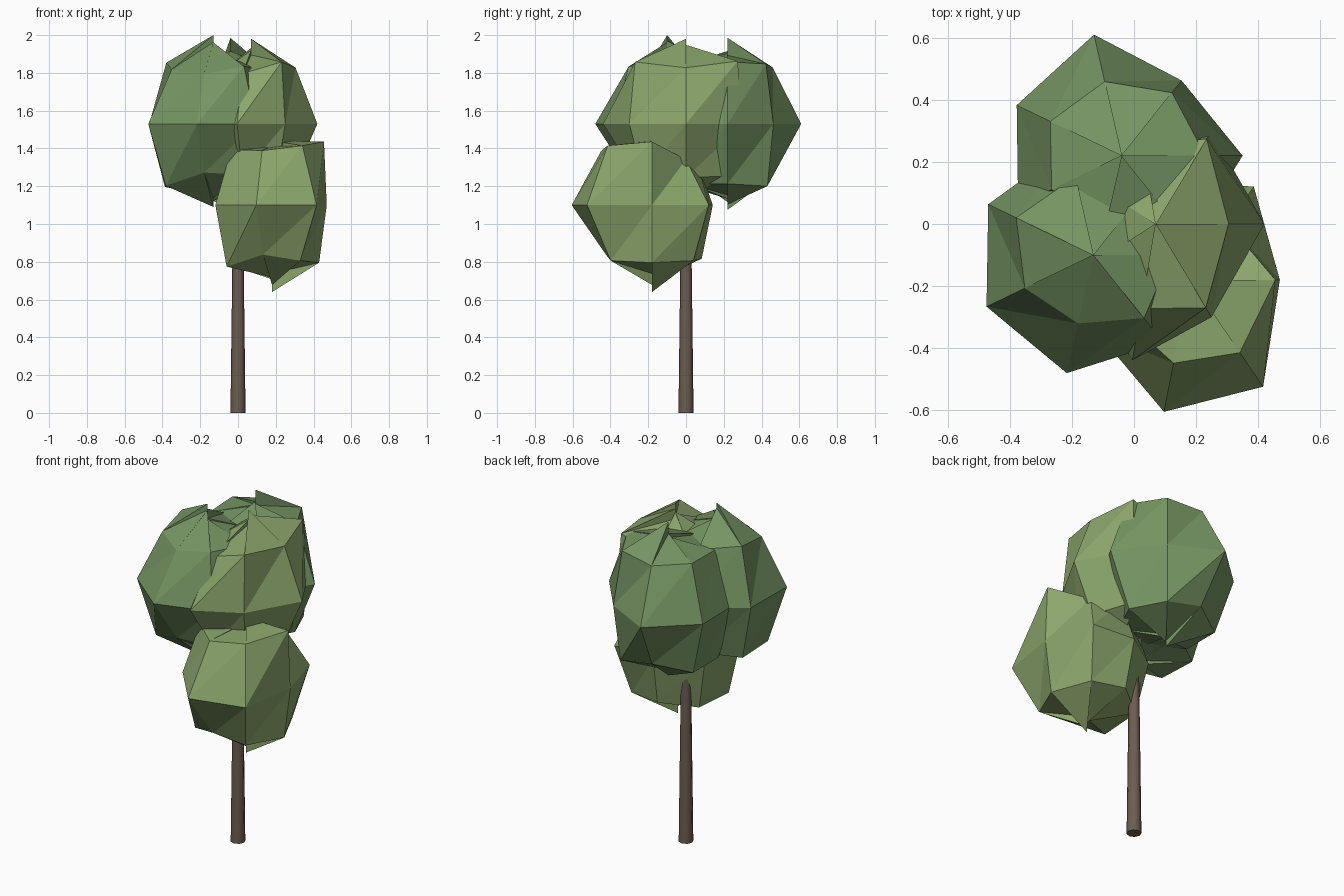
import bpy, bmesh, math, random

if "Cube" in bpy.data.objects:
    bpy.data.objects.remove(bpy.data.objects["Cube"])

random.seed(4)


def material(name, rgb):
    m = bpy.data.materials.new(name)
    m.diffuse_color = (*rgb, 1)
    m.use_nodes = True
    m.node_tree.nodes["Principled BSDF"].inputs["Base Color"].default_value = m.diffuse_color
    return m


bark = material("bark", (0.15, 0.112, 0.085))
cool_green = material("cool_green", (0.18, 0.30, 0.125))
warm_green = material("warm_green", (0.26, 0.38, 0.15))
N = 7


def finish(bm, name, mat):
    bmesh.ops.recalc_face_normals(bm, faces=bm.faces)
    me = bpy.data.meshes.new(name)
    bm.to_mesh(me)
    bm.free()
    me.materials.append(mat)
    ob = bpy.data.objects.new(name, me)
    bpy.context.collection.objects.link(ob)
    return ob


# Leaf clump: seven-sided sphere with uneven rings and ragged poles.
# Ring values are horizontal distances, spikes are (sector, height).
def clump(name, mat, centre, sx, sz, upper, equator, lower, top, bottom):
    bm = bmesh.new()
    cx, cy, cz = centre

    def ring(radii, side):
        out = []
        for k, r in enumerate(radii):
            a = math.tau * k / N
            out.append(bm.verts.new((cx + r * sx * math.cos(a), cy + r * math.sin(a),
                                     cz + side * r * sz)))
        return out

    def pole(spike, side):
        sector, height = spike
        out = []
        for k in range(N):
            h = height if k == sector else height * random.uniform(0.78, 0.95)
            out.append(bm.verts.new((cx, cy, cz + side * h)))
        return out

    rows = [pole(top, 1), ring(upper, 1), ring(equator, 0), ring(lower, -1), pole(bottom, -1)]
    for r0, r1 in zip(rows, rows[1:]):
        for k in range(N):
            j = (k + 1) % N
            bm.faces.new((r0[k], r1[k], r0[j]))
            bm.faces.new((r1[k], r1[j], r0[j]))
    finish(bm, name, mat)


clump("back_foliage", cool_green, (-0.04, 0.22, 1.53), 1, 1.22,
      (.27, .26, .245, .255, .25, .25, .26), (.39, .31, .40, .375, .37, .36, .35),
      (.26, .27, .235, .27, .27, .26, .26), (2, .455), (2, .455))
clump("left_foliage", cool_green, (-0.13, -0.10, 1.53), 1, 1.17,
      (.25, .25, .26, .277, .246, .226, .26), (.36, .36, .36, .377, .383, .39, .36),
      (.26, .26, .26, .285, .28, .22, .23), (4, .47), (4, .44))
clump("right_foliage", warm_green, (0.07, 0, 1.53), 0.75, 0.95,
      (.313, .35, .27, .27, .27, .28, .345), (.467, .384, .38, .36, .37, .45, .384),
      (.30, .29, .28, .28, .28, .28, .29), (0, .45), (0, .40))
clump("low_foliage", warm_green, (0.18, -0.18, 1.10), 0.86, 1.05,
      (.32, .23, .24, .27, .28, .275, .30), (.337, .384, .33, .38, .387, .436, .44),
      (.29, .28, .27, .30, .31, .25, .28), (3, .365), (0, .46))

# Tapered trunk, ending inside the foliage
bm = bmesh.new()
bmesh.ops.create_cone(bm, cap_ends=True, segments=8, radius1=0.04, radius2=0.025, depth=1.2)
bmesh.ops.translate(bm, verts=bm.verts, vec=(0, 0, 0.6))
trunk = finish(bm, "trunk", bark)
bpy.context.view_layer.objects.active = trunk
trunk.select_set(True)
bpy.ops.object.shade_smooth_by_angle(angle=math.radians(50))
